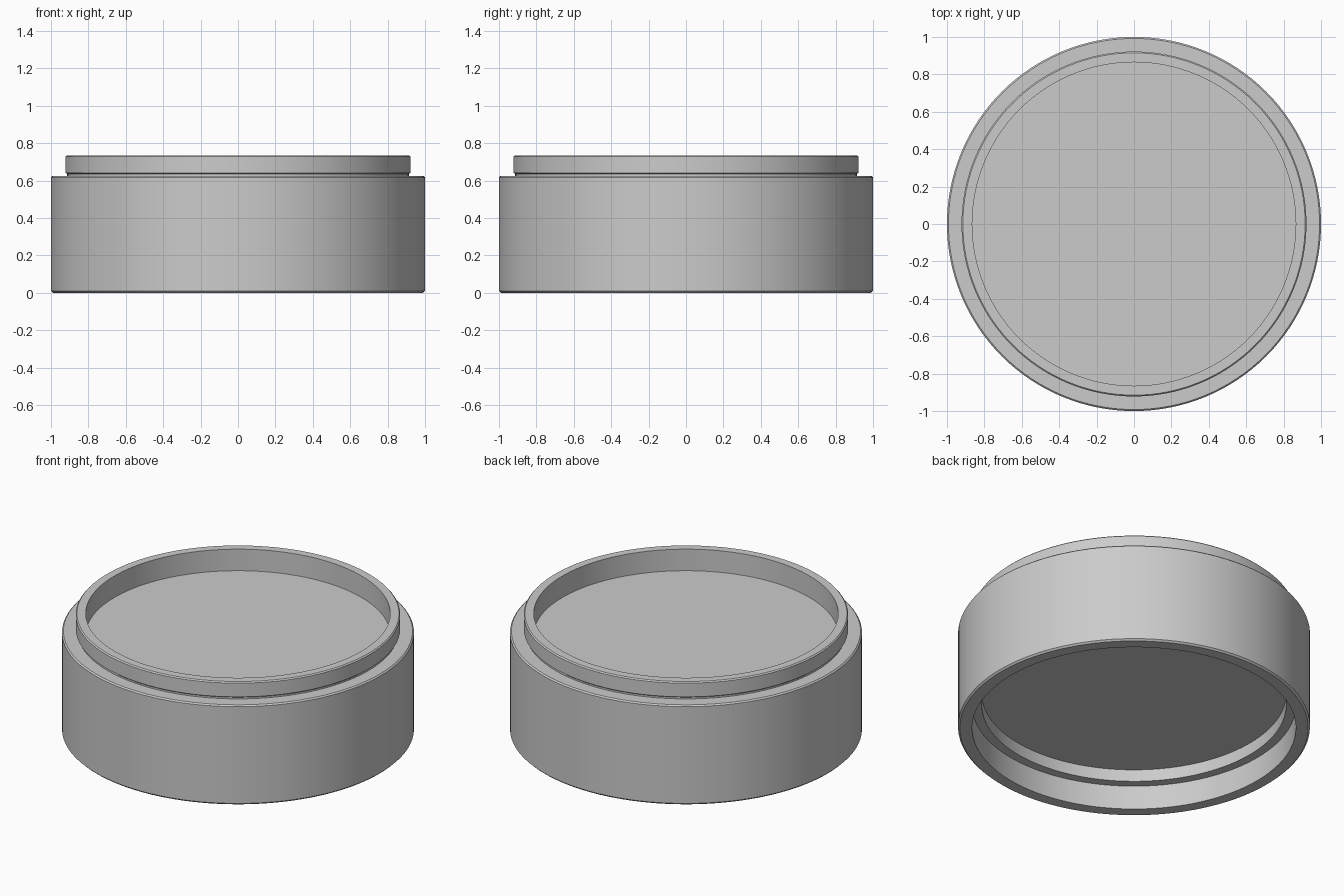
import bpy, bmesh, math

cube = bpy.data.objects.get("Cube")
if cube:
    bpy.data.objects.remove(cube, do_unlink=True)

grey = bpy.data.materials.new("plain grey")
grey.use_nodes = True
grey.diffuse_color = (0.6, 0.6, 0.6, 1)
grey.node_tree.nodes["Principled BSDF"].inputs["Base Color"].default_value = (0.6, 0.6, 0.6, 1)


def finish(bm, name):
    mesh = bpy.data.meshes.new(name)
    bmesh.ops.recalc_face_normals(bm, faces=bm.faces)
    bm.to_mesh(mesh)
    bm.free()
    obj = bpy.data.objects.new(name, mesh)
    bpy.context.collection.objects.link(obj)
    mesh.materials.append(grey)
    bpy.ops.object.select_all(action='DESELECT')
    obj.select_set(True)
    bpy.context.view_layer.objects.active = obj
    bpy.ops.object.shade_smooth_by_angle(angle=math.radians(30))
    return obj


def lathe(name, profile, steps=128):
    bm = bmesh.new()
    verts = [bm.verts.new((r, 0, z)) for r, z in profile]
    edges = [bm.edges.new(pair) for pair in zip(verts, verts[1:])]
    bmesh.ops.spin(bm, geom=verts + edges, axis=(0, 0, 1), cent=(0, 0, 0),
                   angle=math.tau, steps=steps)
    bmesh.ops.remove_doubles(bm, verts=bm.verts, dist=0.0001)
    return finish(bm, name)


# Round body: stepped underside recess, chamfered wall, undercut neck, raised rim, sunken top
lathe("container_body", [
    (0, 0.225), (0.865, 0.225), (0.865, 0.15), (0.92, 0.15), (0.92, 0.0),
    (0.99, 0.0), (1.0, 0.01), (1.0, 0.617), (0.992, 0.625),
    (0.913, 0.625), (0.913, 0.635), (0.922, 0.642), (0.922, 0.728), (0.915, 0.735),
    (0.865, 0.735), (0.865, 0.6), (0, 0.6),
])

# Small locating pin on the inner ledge
bm = bmesh.new()
bmesh.ops.create_cone(bm, cap_ends=True, segments=16, radius1=0.015, radius2=0.015, depth=0.05)
pin = finish(bm, "locating_pin")
pin.location = (0.867, -0.057, 0.165)
